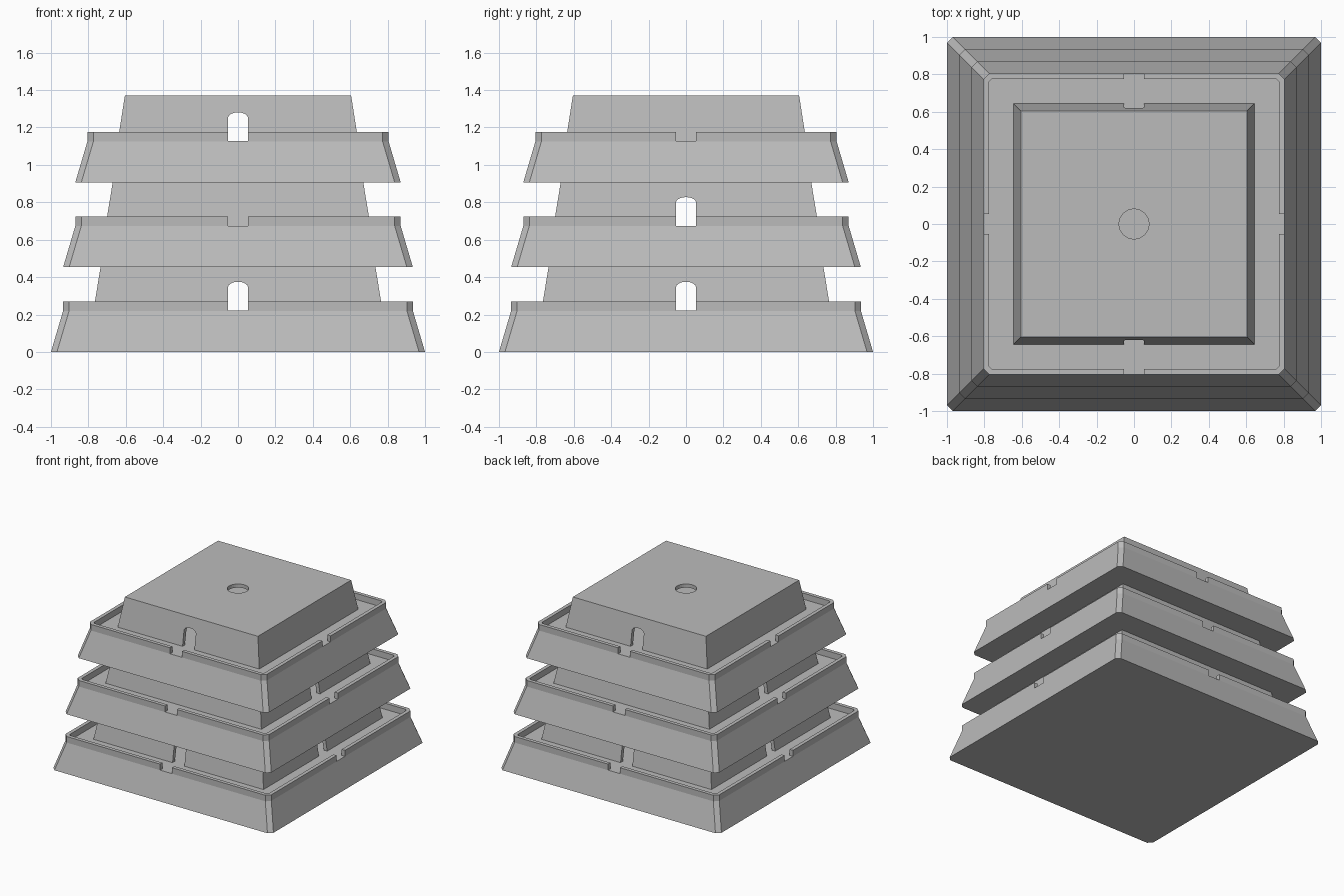
import bpy, bmesh, math

if "Cube" in bpy.data.objects:
    bpy.data.objects.remove(bpy.data.objects["Cube"])

stone = bpy.data.materials.new("plain grey stone")
stone.diffuse_color = (0.5, 0.5, 0.5, 1)
stone.use_nodes = True
stone.node_tree.nodes["Principled BSDF"].inputs["Base Color"].default_value = stone.diffuse_color


def loft(name, rings):
    """Closed solid through a list of equal-length point rings, capped at both ends."""
    bm = bmesh.new()
    loops = [[bm.verts.new(p) for p in ring] for ring in rings]
    n = len(loops[0])
    for a, b in zip(loops, loops[1:]):
        for i in range(n):
            bm.faces.new((a[i], a[(i + 1) % n], b[(i + 1) % n], b[i]))
    bm.faces.new(loops[0])
    bm.faces.new(loops[-1])
    bmesh.ops.recalc_face_normals(bm, faces=bm.faces)
    me = bpy.data.meshes.new(name)
    bm.to_mesh(me)
    bm.free()
    me.materials.append(stone)
    ob = bpy.data.objects.new(name, me)
    bpy.context.collection.objects.link(ob)
    return ob


def square(h, z):
    return [(-h, -h, z), (h, -h, z), (h, h, z), (-h, h, z)]


def octagon(h, c, z):
    k = h - c
    return [(-k, -h, z), (k, -h, z), (h, -k, z), (h, k, z),
            (k, h, z), (-k, h, z), (-h, k, z), (-h, -k, z)]


def prism(profile, axis, reach):
    """Cutter: (u, z) profile swept along x or y."""
    def place(u, v, z):
        return (u, v, z) if axis == "y" else (v, u, z)
    return loft("cutter", [[place(u, v, z) for u, z in profile] for v in (-reach, reach)])


def cut(ob, cutters):
    for c in cutters:
        c.hide_render = True
        m = ob.modifiers.new("cut", "BOOLEAN")
        m.operation, m.solver, m.object = "DIFFERENCE", "EXACT", c
    bpy.context.view_layer.update()
    me = bpy.data.meshes.new_from_object(
        ob.evaluated_get(bpy.context.evaluated_depsgraph_get()))
    ob.modifiers.clear()
    ob.data = me
    for c in cutters:
        bpy.data.objects.remove(c)


W = 0.054       # half width of doors and parapet gaps
FLOOR = 0.22    # walkway height above the base of a storey
STEP = 0.453    # storey height

for i, axes in enumerate(("xy", "x", "y")):
    z = i * STEP
    h = 1.0 - 0.065 * i
    floor, rim = z + FLOOR, z + 0.27

    # terrace: battered wall with chamfered corners, parapet and sunken walkway
    terrace = loft(f"terrace_{i + 1}", [
        octagon(h, 0.032, z), octagon(h - 0.065, 0.032, floor),
        octagon(h - 0.065, 0.032, rim), octagon(h - 0.095, 0.014, rim),
        octagon(h - 0.095, 0.014, floor)])
    # parapet gaps in the middle of all four sides
    gap = [(-W, floor + 0.0005), (W, floor + 0.0005), (W, rim + 0.1), (-W, rim + 0.1)]
    cut(terrace, [prism(gap, a, 1.2) for a in "xy"])

    # chamber: hollow tapered block with a thin roof
    top = z + (0.464 if i == 2 else STEP)
    b, t, wall = h - 0.227, h - 0.265, 0.03
    chamber = loft(f"chamber_{i + 1}", [
        square(t - wall, top - wall), square(b - wall, floor),
        square(b, floor), square(t, top)])
    # arched doorways facing each other
    arch = [(-W, floor - 0.05), (W, floor - 0.05)] + [
        (W * math.cos(math.pi * k / 8), z + 0.345 + 0.03 * math.sin(math.pi * k / 8))
        for k in range(9)]
    cutters = [prism(arch, a, 1.2) for a in axes]
    if i == 2:  # round roof opening
        circle = [(0.08 * math.cos(math.tau * k / 32), 0.08 * math.sin(math.tau * k / 32))
                  for k in range(32)]
        cutters.append(loft("cutter", [[(x, y, s) for x, y in circle]
                                       for s in (top - 0.06, top + 0.06)]))
    cut(chamber, cutters)
